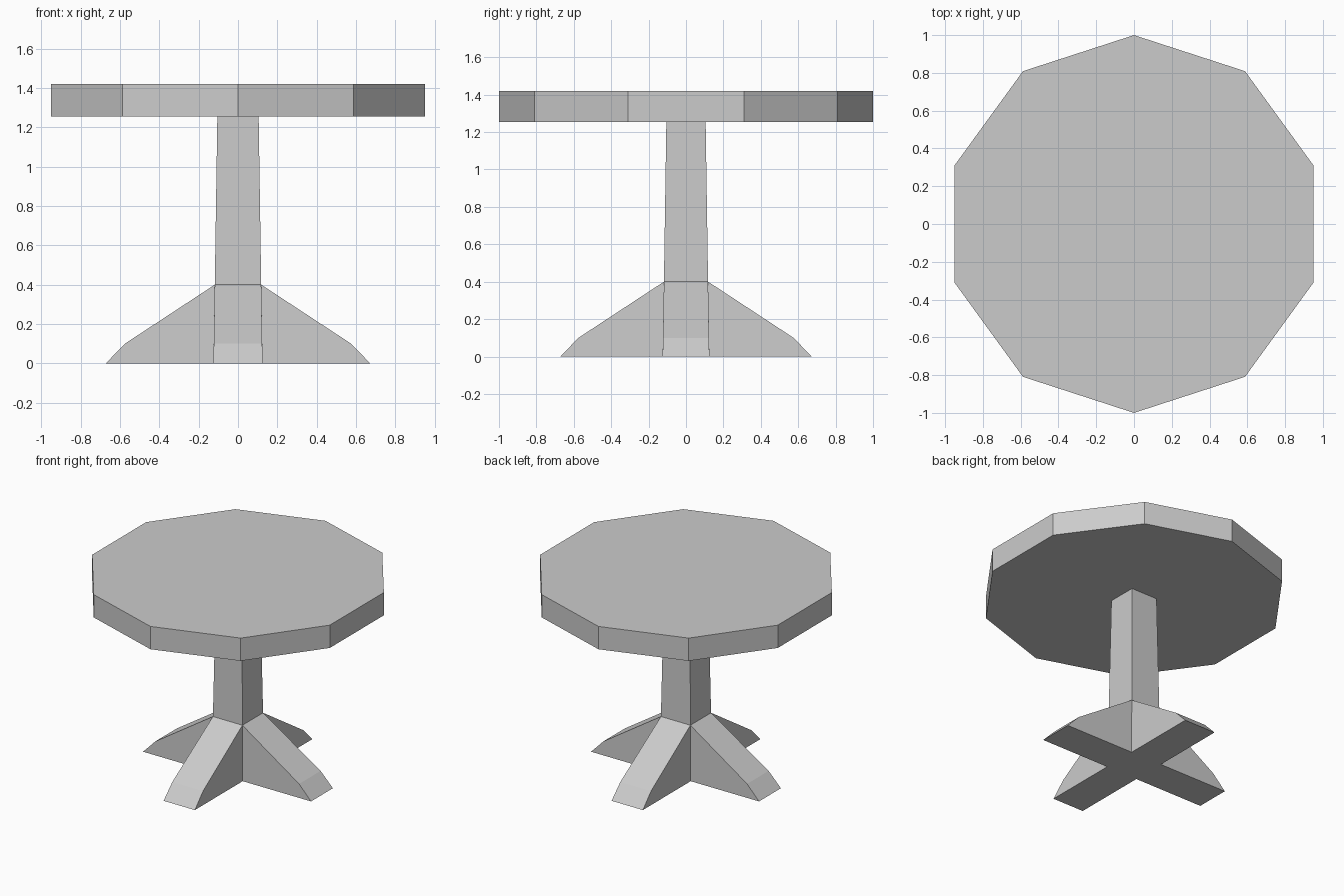
import bpy, bmesh, math
from mathutils import Matrix, Vector

cube = bpy.data.objects.get("Cube")
if cube:
    bpy.data.objects.remove(cube, do_unlink=True)

grey = bpy.data.materials.new("plain_grey")
grey.use_nodes = True
colour = (0.6, 0.6, 0.6, 1)
grey.diffuse_color = colour
grey.node_tree.nodes["Principled BSDF"].inputs["Base Color"].default_value = colour


def add_object(name, bm):
    bmesh.ops.recalc_face_normals(bm, faces=bm.faces)
    mesh = bpy.data.meshes.new(name)
    bm.to_mesh(mesh)
    bm.free()
    mesh.materials.append(grey)
    bpy.context.collection.objects.link(bpy.data.objects.new(name, mesh))


# Ten-sided table top, one corner towards the front
TOP_LOW, TOP_HIGH = 1.255, 1.42
bm = bmesh.new()
bmesh.ops.create_cone(bm, cap_ends=True, segments=10, radius1=1, radius2=1,
                      depth=TOP_HIGH - TOP_LOW)
bm.verts.ensure_lookup_table()
corner = bm.verts[0].co
turn = math.pi / 2 - math.atan2(corner.y, corner.x)
bmesh.ops.transform(bm, verts=bm.verts, matrix=Matrix.Translation(
    (0, 0, (TOP_LOW + TOP_HIGH) / 2)) @ Matrix.Rotation(turn, 4, "Z"))
add_object("table_top", bm)

# Tapered square column whose foot spreads into four sloping legs
FOOT, KNEE, SHOULDER, NECK = 0.125, 0.123, 0.118, 0.105      # half widths
bm = bmesh.new()


def ring(half, z):
    return [bm.verts.new((x * half, y * half, z))
            for x, y in ((1, -1), (1, 1), (-1, 1), (-1, -1))]


foot, shoulder, neck = ring(FOOT, 0), ring(SHOULDER, 0.4), ring(NECK, TOP_LOW)
bm.faces.new(foot)
bm.faces.new(neck)
for i in range(4):
    j = (i + 1) % 4
    bm.faces.new((shoulder[i], shoulder[j], neck[j], neck[i]))

    # One leg: sloping back, angled toe, two cheeks and an underside
    spin = Matrix.Rotation(i * math.pi / 2, 3, "Z")
    knee_a, knee_b, toe_a, toe_b = [
        bm.verts.new(spin @ Vector(point)) for point in (
            (0.575, -KNEE, 0.1), (0.575, KNEE, 0.1),
            (0.672, -FOOT, 0), (0.672, FOOT, 0))]
    bm.faces.new((shoulder[i], shoulder[j], knee_b, knee_a))
    bm.faces.new((knee_a, knee_b, toe_b, toe_a))
    bm.faces.new((foot[i], toe_a, knee_a, shoulder[i]))
    bm.faces.new((foot[j], toe_b, knee_b, shoulder[j]))
    bm.faces.new((foot[i], foot[j], toe_b, toe_a))
add_object("pedestal", bm)
